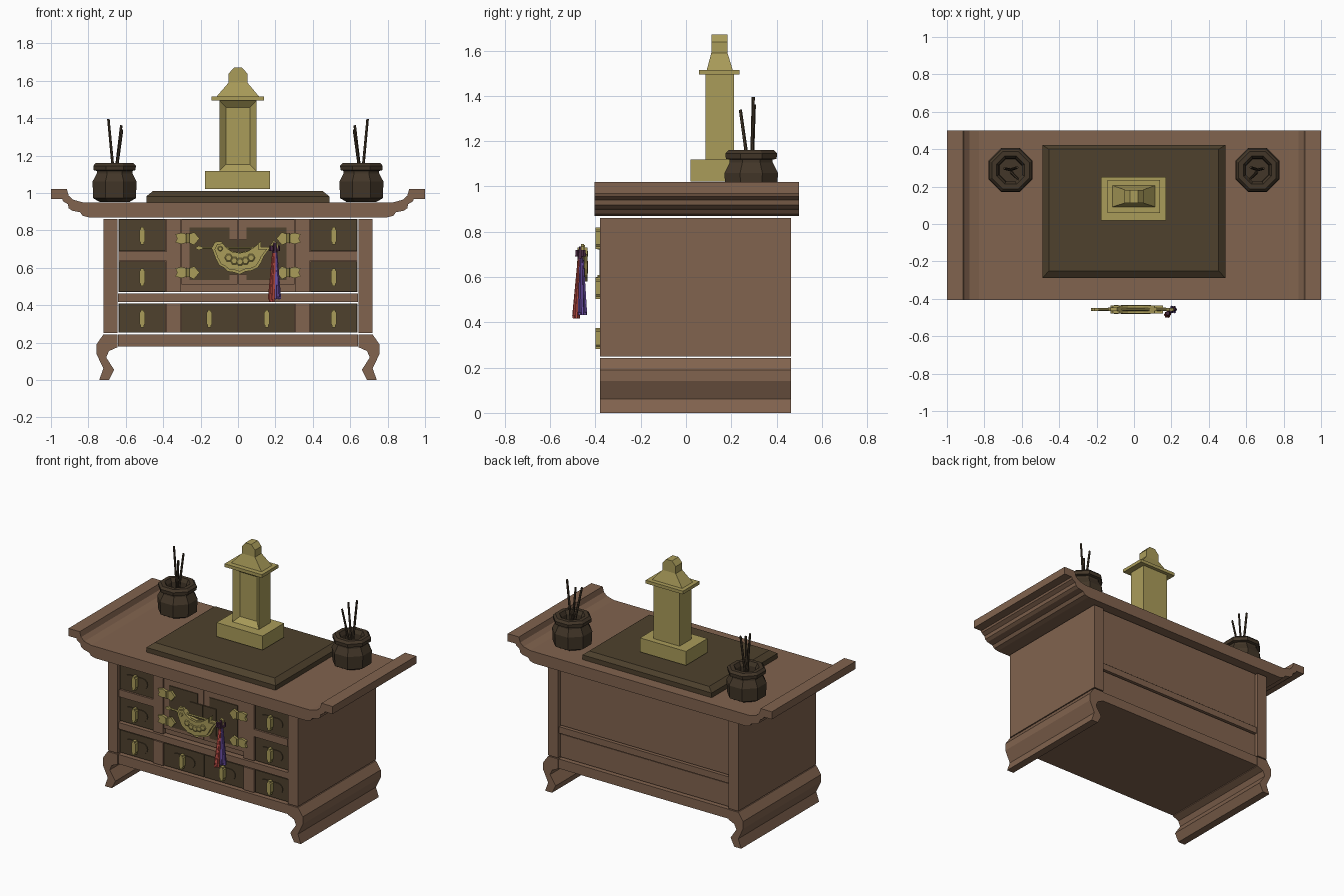
import bpy, bmesh, math
from mathutils import Vector


def material(name, rgb):
    m = bpy.data.materials.new(name)
    lin = [((c / 255 + 0.055) / 1.055) ** 2.4 for c in rgb]
    m.diffuse_color = (*lin, 1)
    return m


WOOD = material("warm wood", (129, 99, 78))
DARK = material("dark wood", (78, 65, 45))
POT = material("pot brown", (66, 54, 40))
BRASS = material("brass", (170, 156, 90))
RED = material("red silk", (190, 78, 70))
PURPLE = material("purple silk", (112, 82, 170))
KNOT = material("knot purple", (74, 42, 66))


def finish(name, bm, mat):
    bmesh.ops.recalc_face_normals(bm, faces=bm.faces)
    me = bpy.data.meshes.new(name)
    bm.to_mesh(me)
    bm.free()
    me.materials.append(mat)
    ob = bpy.data.objects.new(name, me)
    bpy.context.collection.objects.link(ob)
    return ob


def loft(name, rings, mat, caps=True):
    """Skin closed rings that all have the same number of points."""
    bm = bmesh.new()
    vs = [[bm.verts.new(p) for p in r] for r in rings]
    n = len(vs[0])
    for a, b in zip(vs, vs[1:]):
        for i in range(n):
            bm.faces.new((a[i], a[(i + 1) % n], b[(i + 1) % n], b[i]))
    if caps:
        bm.faces.new(vs[0])
        bm.faces.new(vs[-1])
    return finish(name, bm, mat)


def prism(name, pts, y0, y1, mat):
    """Extrude an x-z outline along y."""
    return loft(name, [[(x, y, z) for x, z in pts] for y in (y0, y1)], mat)


def rect(x0, x1, y0, y1, z):
    return [(x0, y0, z), (x1, y0, z), (x1, y1, z), (x0, y1, z)]


def box(name, x0, x1, y0, y1, z0, z1, mat):
    return loft(name, [rect(x0, x1, y0, y1, z0), rect(x0, x1, y0, y1, z1)], mat)


def rod(name, a, b, r0, r1, mat, n=6):
    """Tapered bar between two points."""
    a, b = Vector(a), Vector(b)
    q = (b - a).to_track_quat('Z', 'Y')
    rings = [[p + q @ Vector((r * math.cos(t), r * math.sin(t), 0))
              for t in (2 * math.pi * i / n for i in range(n))]
             for p, r in ((a, r0), (b, r1))]
    return loft(name, rings, mat)


# Tabletop with upturned stepped ends
half_top = [(0.80, 0.87), (0.83, 0.878), (0.845, 0.897), (0.885, 0.905), (0.905, 0.918),
            (0.91, 0.94), (0.935, 0.955), (0.94, 0.968), (1.0, 0.968), (1.0, 1.02),
            (0.915, 1.02), (0.905, 0.985), (0.88, 0.963), (0.83, 0.95)]
prism("tabletop", half_top + [(-x, z) for x, z in reversed(half_top)], -0.405, 0.50, WOOD)

# Side panels and curved legs
leg = [(0.72, 0.243), (0.645, 0.243), (0.645, 0.175), (0.69, 0.155), (0.705, 0.12),
       (0.662, 0.055), (0.69, 0), (0.742, 0), (0.72, 0.062), (0.757, 0.14), (0.757, 0.19)]
for s, side in ((-1, "left"), (1, "right")):
    x0, x1 = sorted((s * 0.645, s * 0.72))
    box(side + "_panel", x0, x1, -0.38, 0.463, 0.25, 0.86, WOOD)
    prism(side + "_leg", [(s * x, z) for x, z in leg], -0.38, 0.463, WOOD)

# Carcass blocks and rails
box("upper_carcass", -0.638, 0.638, -0.35, 0.445, 0.47, 0.86, WOOD)
box("lower_carcass", -0.638, 0.638, -0.35, 0.445, 0.253, 0.41, WOOD)
box("middle_rail", -0.642, 0.642, -0.378, 0.455, 0.418, 0.462, WOOD)
box("bottom_rail", -0.642, 0.642, -0.378, 0.46, 0.178, 0.243, WOOD)
for s in (-1, 1):
    x0, x1 = sorted((s * 0.305, s * 0.382))
    box("upper_post", x0, x1, -0.374, -0.35, 0.47, 0.86, WOOD)
    box("lower_post", x0, x1, -0.374, -0.35, 0.253, 0.41, WOOD)
    x0, x1 = sorted((s * 0.382, s * 0.638))
    box("drawer_rail", x0, x1, -0.374, -0.35, 0.637, 0.687, WOOD)


# Drawers with rounded back plates and upright brass pulls
def drawer(cx, w, z0, z1):
    cz = (z0 + z1) / 2 - 0.003
    box("drawer", cx - w, cx + w, -0.366, -0.35, z0, z1, DARK)
    caps = []
    for c, start in ((0.05, -90), (-0.05, 90)):
        for i in range(7):
            t = math.radians(start + 30 * i)
            caps.append((cx + c + 0.036 * math.cos(t), cz + 0.036 * math.sin(t)))
    prism("pull_plate", caps, -0.371, -0.366, DARK)
    pull = [(-0.009, -0.047), (0.009, -0.047), (0.009, -0.036), (0.015, -0.028), (0.015, 0.03),
            (0.009, 0.037), (0.009, 0.047), (-0.009, 0.047), (-0.009, 0.037), (-0.015, 0.03),
            (-0.015, -0.028), (-0.009, -0.036)]
    prism("drawer_pull", [(cx + x, cz + z) for x, z in pull], -0.40, -0.371, BRASS)


for s in (-1, 1):
    for z0, z1 in ((0.69, 0.857), (0.472, 0.634), (0.255, 0.408)):
        drawer(s * 0.512, 0.125, z0, z1)
    drawer(s * 0.153, 0.15, 0.255, 0.408)

# Doors with dark panels and shaped hinges
hinge = [(0.205, 0), (0.235, 0.033), (0.268, 0.02), (0.30, 0.03), (0.335, 0.022), (0.325, 0.0),
         (0.335, -0.022), (0.30, -0.03), (0.268, -0.02), (0.235, -0.036)]
for s in (-1, 1):
    x0, x1 = sorted((s * 0.003, s * 0.303))
    box("door", x0, x1, -0.37, -0.35, 0.51, 0.857, WOOD)
    x0, x1 = sorted((s * 0.045, s * 0.258))
    box("door_panel", x0, x1, -0.375, -0.37, 0.535, 0.815, DARK)
    x0, x1 = sorted((s * 0.003, s * 0.10))
    box("lock_plate", x0, x1, -0.381, -0.372, 0.565, 0.75, DARK)
    for z in (0.757, 0.575):
        prism("hinge", [(s * x, z + dz) for x, dz in hinge], -0.39, -0.374, BRASS)
        rod("hinge_pin", (s * 0.268, -0.39, z - 0.025), (s * 0.268, -0.39, z + 0.025), 0.01, 0.01, BRASS)

# Fish-shaped padlock: scalloped body, fins, eye and crossbar
fish = [(-0.14, 0.705), (-0.125, 0.738), (-0.09, 0.742), (-0.065, 0.71), (-0.035, 0.69), (0.01, 0.682),
        (0.055, 0.692), (0.09, 0.715), (0.122, 0.742), (0.122, 0.705), (0.172, 0.708), (0.138, 0.66),
        (0.125, 0.63), (0.105, 0.60), (0.075, 0.585), (0.04, 0.58), (0.01, 0.565),
        (-0.02, 0.575), (-0.055, 0.58), (-0.075, 0.60), (-0.10, 0.612), (-0.12, 0.65)]
prism("lock_fins", fish, -0.464, -0.446, BRASS)
body = [(0.005 + (x - 0.005) * 0.9, 0.66 + (z - 0.66) * 0.85) for x, z in fish]
prism("lock_body", body, -0.478, -0.436, BRASS)
for y, d in ((-0.478, -0.004), (-0.436, 0.004)):
    rod("fish_eye", (-0.095, y, 0.702), (-0.095, y + d, 0.702), 0.014, 0.01, BRASS, 8)
    for i in range(5):
        x = -0.05 + i * 0.03
        z = 0.632 + 6 * (x - 0.01) ** 2
        rod("fish_scale", (x, y, z), (x, y + d, z), 0.022, 0.016, BRASS, 6)
rod("lock_bar", (-0.225, -0.457, 0.706), (0.20, -0.457, 0.706), 0.007, 0.007, BRASS)
prism("bar_end", [(-0.23, 0.706), (-0.21, 0.718), (-0.19, 0.712), (-0.19, 0.70), (-0.21, 0.694)],
      -0.464, -0.45, BRASS)
prism("bar_ring", [(0.172, 0.72), (0.19, 0.745), (0.212, 0.735), (0.215, 0.705), (0.19, 0.695)],
      -0.464, -0.45, BRASS)


# Tassels made of fine tapered strands under a dark knot
def tassel(name, top, bottom, spread, mat):
    top, bottom = Vector(top), Vector(bottom)
    neck = top.lerp(bottom, 0.18)
    rod(name + "_cord", top, neck, 0.006, 0.011, KNOT)
    for i in range(7):
        t = 2 * math.pi * i / 6
        r = 0 if i == 6 else 1
        d = Vector((math.cos(t), math.sin(t), 0)) * r
        end = bottom + d * spread + Vector((0, 0, 0.012 * (i % 2)))
        rod(name + "_strand", neck + d * 0.005, end, 0.005, 0.008, mat, 5)


tassel("red_tassel", (0.195, -0.466, 0.735), (0.178, -0.485, 0.418), 0.011, RED)
tassel("purple_tassel", (0.20, -0.462, 0.735), (0.209, -0.457, 0.432), 0.015, PURPLE)
rod("red_knot", (0.18, -0.478, 0.69), (0.18, -0.478, 0.72), 0.013, 0.011, KNOT)
rod("purple_knot", (0.212, -0.453, 0.69), (0.212, -0.453, 0.72), 0.013, 0.011, KNOT)

# Dark board with sloped rim
loft("offering_board", [rect(-0.49, 0.488, -0.29, 0.422, 0.95), rect(-0.49, 0.488, -0.29, 0.422, 0.982),
                        rect(-0.455, 0.453, -0.25, 0.40, 1.01)], DARK)

# Tablet: plinth, recessed shaft, roof and finial
box("tablet_plinth", -0.176, 0.172, 0.02, 0.252, 1.022, 1.118, BRASS)
shaft = box("tablet_shaft", -0.10, 0.098, 0.085, 0.212, 1.118, 1.493, BRASS)
bm = bmesh.new()
bm.from_mesh(shaft.data)
bm.normal_update()
front = [f for f in bm.faces if f.normal.y < -0.9]
bmesh.ops.inset_region(bm, faces=front, thickness=0.035, use_even_offset=True)
for v in front[0].verts:
    v.co.y += 0.03
bm.to_mesh(shaft.data)
bm.free()
box("tablet_eave", -0.142, 0.14, 0.058, 0.236, 1.493, 1.515, BRASS)
loft("tablet_roof", [rect(-0.115, 0.113, 0.092, 0.206, 1.515), rect(-0.05, 0.05, 0.112, 0.183, 1.59)], BRASS)
prism("tablet_finial", [(-0.05, 1.59), (0.05, 1.59), (0.05, 1.638), (0.022, 1.67),
                        (-0.022, 1.67), (-0.05, 1.638)], 0.112, 0.183, BRASS)

# Octagonal incense pots with leaning sticks
pot = [(0.08, 0.952), (0.114, 0.972), (0.118, 1.06), (0.095, 1.105), (0.095, 1.118), (0.112, 1.122),
       (0.114, 1.145), (0.10, 1.16), (0.075, 1.16), (0.062, 1.135), (0.06, 1.09)]
for s in (-1, 1):
    rings = []
    for r, z in pot:
        r /= math.cos(math.pi / 8)
        rings.append([(s * 0.66 + r * math.cos(t), 0.288 + r * math.sin(t), z)
                      for t in (math.pi / 8 + math.pi / 4 * i for i in range(8))])
    loft("incense_pot", rings, POT)
    for dx, y, z in ((0.033, 0.297, 1.395), (-0.04, 0.24, 1.338), (-0.036, 0.302, 1.362)):
        base = (s * (0.66 + dx * 0.1), 0.288 + (y - 0.288) * 0.25, 1.08)
        rod("incense_stick", base, (s * (0.66 + dx), y, z), 0.008, 0.007, POT)
